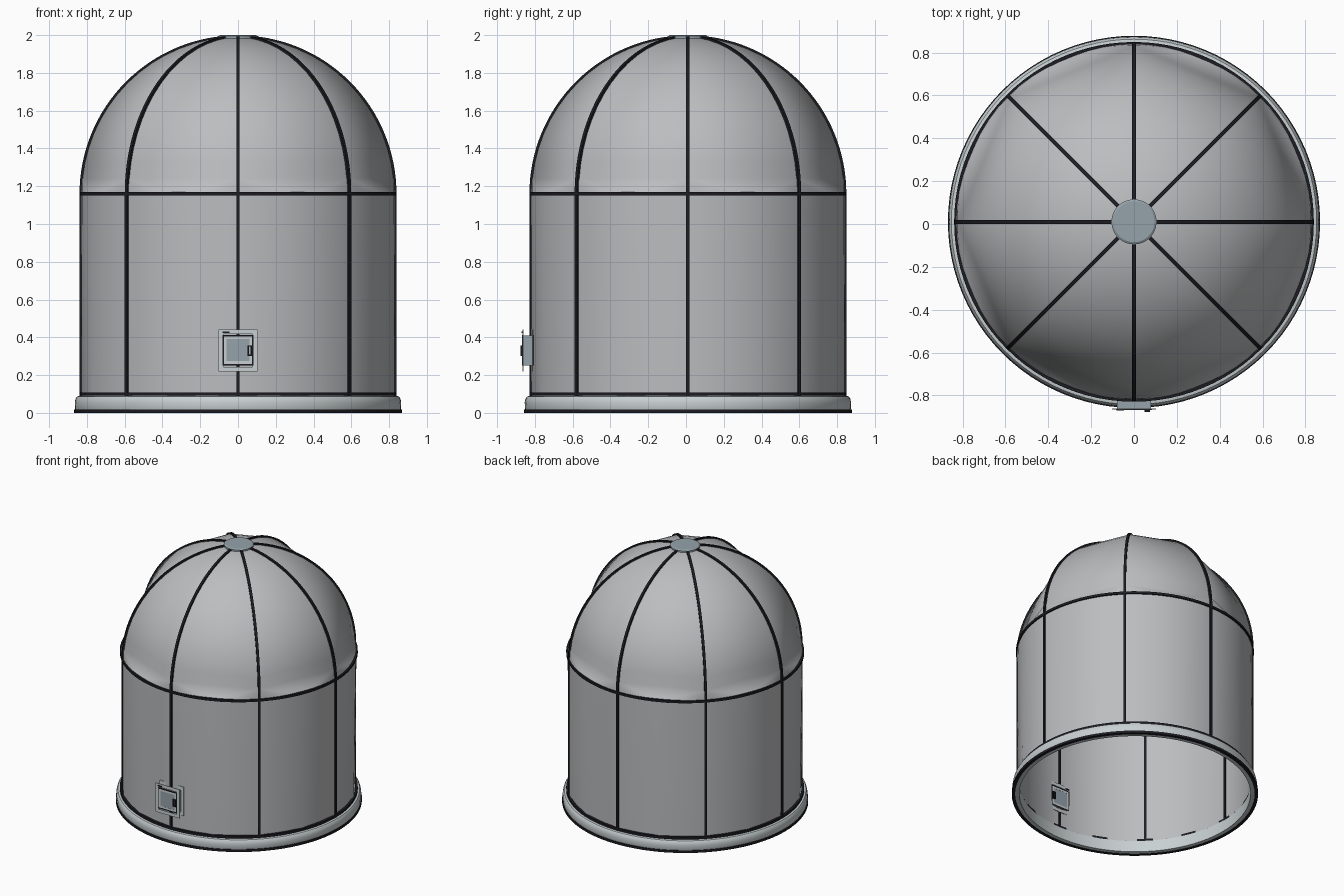
import bpy, bmesh, math
from math import sin, cos, pi

if "Cube" in bpy.data.objects:
    bpy.data.objects.remove(bpy.data.objects["Cube"])

CY, R, SPRING, BASE = 0.01, 0.83, 1.16, 0.09   # axis offset, radius, dome start, wall foot


def material(name, rgb):
    m = bpy.data.materials.new(name)
    m.diffuse_color = (*rgb, 1)
    m.use_nodes = True
    m.node_tree.nodes["Principled BSDF"].inputs["Base Color"].default_value = m.diffuse_color
    return m


GREY = material("shell grey", (0.50, 0.51, 0.52))
LIGHT = material("light trim", (0.58, 0.63, 0.64))
BLACK = material("black frame", (0.012, 0.012, 0.016))
BLUE = material("blue grey metal", (0.30, 0.36, 0.41))


def finish(name, bm, mat, smooth=None):
    bmesh.ops.recalc_face_normals(bm, faces=bm.faces)
    me = bpy.data.meshes.new(name)
    bm.to_mesh(me)
    bm.free()
    ob = bpy.data.objects.new(name, me)
    bpy.context.collection.objects.link(ob)
    me.materials.append(mat)
    if smooth:
        bpy.context.view_layer.objects.active = ob
        bpy.ops.object.select_all(action='DESELECT')
        ob.select_set(True)
        bpy.ops.object.shade_smooth_by_angle(angle=math.radians(smooth))
    return ob


def ring(bm, r, z, n):
    return [bm.verts.new((r * cos(2 * pi * i / n), CY + r * sin(2 * pi * i / n), z)) for i in range(n)]


def bridge(bm, a, b):
    """Join a fine ring a to an equal or coarser ring b."""
    n, k = len(b), len(a) // len(b)
    for i in range(n):
        b0, b1 = b[i], b[(i + 1) % n]
        low = [a[(i * k + j) % len(a)] for j in range(k + 1)]
        if k == 1:
            bm.faces.new((low[0], low[1], b1, b0))
            continue
        for j in range(k):
            bm.faces.new((low[j], low[j + 1], b0 if j < k // 2 else b1))
        bm.faces.new((b0, low[k // 2], b1))


def lathe(name, profile, mat, n=96, smooth=35):
    bm = bmesh.new()
    rings = [ring(bm, r, z, n) for r, z in profile]
    for a, b in zip(rings, rings[1:] + rings[:1]):
        bridge(bm, a, b)
    return finish(name, bm, mat, smooth)


def box(name, x, y, z, mat):
    bm = bmesh.new()
    bmesh.ops.create_cube(bm, size=1)
    for v in bm.verts:
        v.co = [lo + (c + 0.5) * (hi - lo) for c, (lo, hi) in zip(v.co, (x, y, z))]
    return finish(name, bm, mat)


def frame(name, x, y, z, w, mat):
    """Rectangular frame made of four bars of width w."""
    (x0, x1), (z0, z1) = x, z
    box(name + "_left", (x0, x0 + w), y, z, mat)
    box(name + "_right", (x1 - w, x1), y, z, mat)
    box(name + "_bottom", (x0 + w, x1 - w), y, (z0, z0 + w), mat)
    box(name + "_top", (x0 + w, x1 - w), y, (z1 - w, z1), mat)


# Wall skin
bm = bmesh.new()
bridge(bm, ring(bm, R, SPRING, 64), ring(bm, R, BASE, 16))
finish("wall_skin", bm, GREY, 60)

# Dome skin, stretched flat between the ribs
bm = bmesh.new()
prev = ring(bm, R, SPRING, 64)
for i in range(1, 16):
    e = pi / 2 * i / 16
    cur = ring(bm, R * cos(e), SPRING + R * sin(e), 8)
    bridge(bm, prev, cur)
    prev = cur
bm.faces.new(prev)
finish("dome_skin", bm, GREY, 60)

# Ribs: upright then following the dome, as square bars
W = 0.009
path = [(R, BASE, 0)] + [(R * cos(e), SPRING + R * sin(e), e)
                         for e in [pi / 2 * i / 32 for i in range(31)]]
for k in range(8):
    a = 2 * pi * k / 8
    bm = bmesh.new()
    loops = []
    for r, z, e in path:
        loop = []
        for out, side in ((-W, -W), (W, -W), (W, W), (-W, W)):
            rr, zz = r + out * cos(e), z + out * sin(e)
            loop.append(bm.verts.new((rr * cos(a) - side * sin(a),
                                      CY + rr * sin(a) + side * cos(a), zz)))
        loops.append(loop)
    for p, q in zip(loops, loops[1:]):
        bridge(bm, p, q)
    bm.faces.new(loops[0])
    bm.faces.new(loops[-1])
    finish(f"rib_{k + 1}", bm, BLACK, 30)

# Hoops and base
for name, z in (("spring_hoop", SPRING), ("foot_hoop", 0.10)):
    lathe(name, [(R - W, z - W), (R + W, z - W), (R + W, z + W), (R - W, z + W)], BLACK)
lathe("base_ring", [(0.815, 0.003), (0.855, 0.003), (0.862, 0.018), (0.864, 0.055),
                    (0.86, 0.075), (0.852, 0.087), (0.84, 0.09), (0.815, 0.09)], LIGHT)
lathe("base_seal", [(0.845, 0), (0.868, 0), (0.868, 0.018), (0.845, 0.018)], BLACK)

# Crown cap
bm = bmesh.new()
lower, upper = ring(bm, 0.105, 1.978, 48), ring(bm, 0.105, 1.994, 48)
top = ring(bm, 0.095, 2.0, 48)
bridge(bm, lower, upper)
bridge(bm, upper, top)
bm.faces.new(top)
bm.faces.new(lower)
finish("crown_cap", bm, BLUE, 30)

# Hatch: housing through the wall, flanges and doors on both sides
box("hatch_housing", (-0.08, 0.08), (-0.86, -0.808), (0.25, 0.41), BLUE)
for side, y, s in (("outer", -0.863, -1), ("inner", -0.812, 1)):
    def span(d0, d1):
        return tuple(sorted((y + s * d0, y + s * d1)))
    frame(f"{side}_flange", (-0.103, 0.103), span(-0.003, 0.003), (0.218, 0.442), 0.025, LIGHT)
    frame(f"{side}_gasket", (-0.083, 0.083), span(0, 0.005), (0.252, 0.412), 0.008, BLACK)
    frame(f"{side}_door_rim", (-0.075, 0.075), span(0, 0.005), (0.26, 0.404), 0.014, LIGHT)
    box(f"{side}_door", (-0.061, 0.061), span(0, 0.004), (0.274, 0.39), BLUE)
    frame(f"{side}_handle", (0.05, 0.074), span(0.005, 0.014), (0.302, 0.358), 0.007, BLACK)
    box(f"{side}_latch", (-0.082, -0.046), span(0.003, 0.007), (0.422, 0.43), BLACK)
